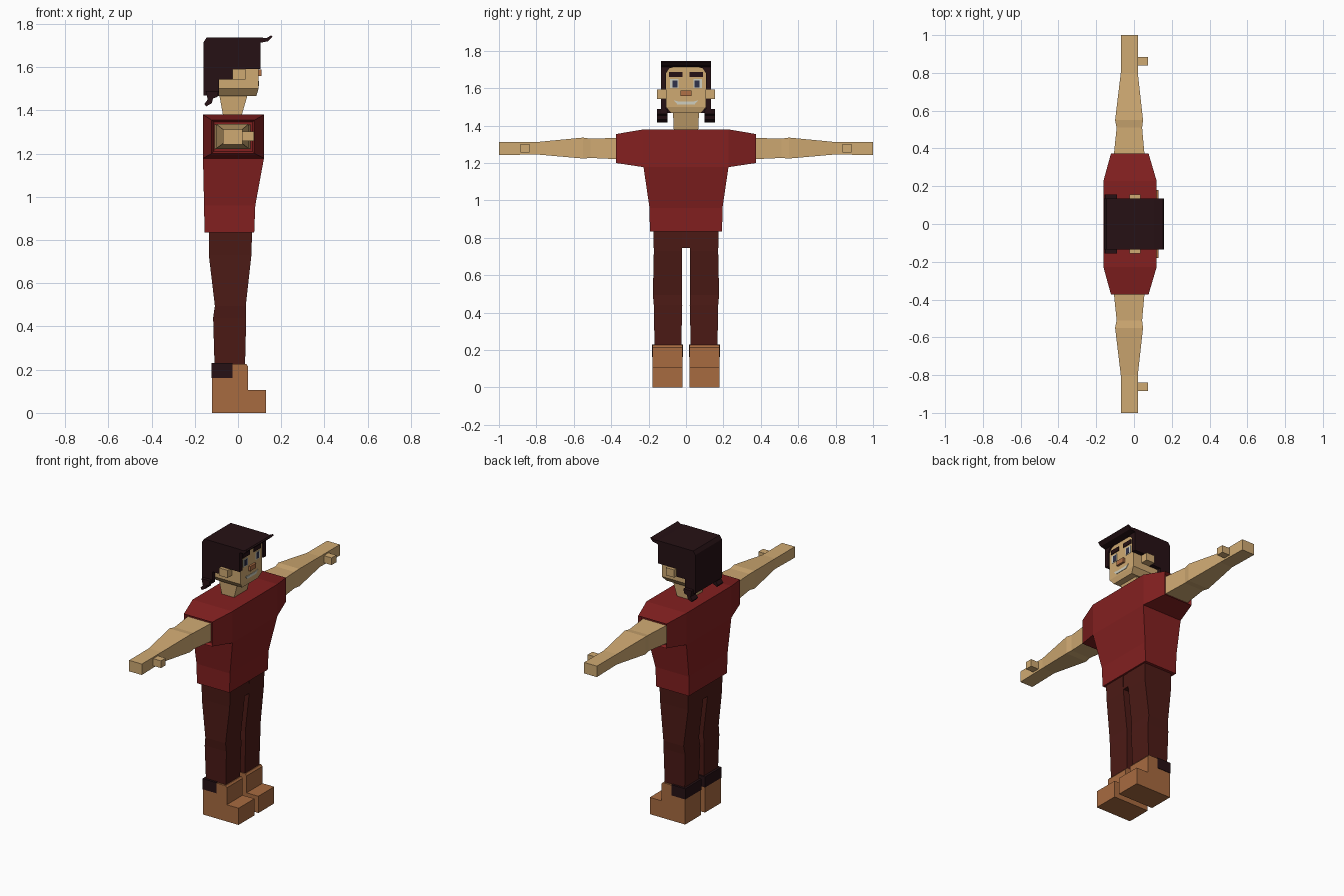
import bpy, bmesh

if "Cube" in bpy.data.objects:
    bpy.data.objects.remove(bpy.data.objects["Cube"])


def material(name, r, g, b):
    m = bpy.data.materials.new(name)
    m.diffuse_color = tuple((c / 255) ** 2.2 for c in (r, g, b)) + (1,)
    m.use_nodes = True
    m.node_tree.nodes["Principled BSDF"].inputs["Base Color"].default_value = m.diffuse_color
    return m


SKIN = material("skin", 206, 168, 114)
SHIRT = material("red_cloth", 130, 37, 37)
PANTS = material("brown_cloth", 77, 32, 28)
HAIR = material("dark_hair", 42, 24, 27)
SHOE = material("leather", 166, 106, 66)
NOSE = material("nose_brown", 176, 112, 72)
WHITE = material("white", 205, 205, 190)
IRIS = material("eye_blue", 50, 52, 75)


def finish(name, bm, mat, mirror):
    bmesh.ops.recalc_face_normals(bm, faces=bm.faces)
    me = bpy.data.meshes.new(name)
    bm.to_mesh(me)
    bm.free()
    me.materials.append(mat)
    ob = bpy.data.objects.new(name, me)
    bpy.context.collection.objects.link(ob)
    if mirror:
        mod = ob.modifiers.new("mirror", "MIRROR")
        mod.use_axis = (False, True, False)
        mod.use_mirror_merge = False
    return ob


def loft_mesh(sections, axis="z"):
    """Rectangular sections (t, x0, x1, o0, o1) along z or y."""
    bm = bmesh.new()
    rings = []
    for t, x0, x1, o0, o1 in sections:
        pts = [(x0, o0), (x1, o0), (x1, o1), (x0, o1)]
        rings.append([bm.verts.new((x, o, t) if axis == "z" else (x, t, o)) for x, o in pts])
    for a, b in zip(rings, rings[1:]):
        for i in range(4):
            j = (i + 1) % 4
            bm.faces.new((a[i], a[j], b[j], b[i]))
    bm.faces.new(rings[0])
    bm.faces.new(rings[-1])
    return bm


def loft(name, sections, mat, axis="z", mirror=False):
    return finish(name, loft_mesh(sections, axis), mat, mirror)


def box(name, x0, x1, y0, y1, z0, z1, mat, mirror=False):
    return loft(name, [(z0, x0, x1, y0, y1), (z1, x0, x1, y0, y1)], mat, mirror=mirror)


def prism(name, profile, lo, hi, mat, plane="xz", mirror=False):
    """Extrude a side (xz) or front (yz) profile between lo and hi."""
    bm = bmesh.new()
    put = (lambda p, d: (p[0], d, p[1])) if plane == "xz" else (lambda p, d: (d, p[0], p[1]))
    a = [bm.verts.new(put(p, lo)) for p in profile]
    b = [bm.verts.new(put(p, hi)) for p in profile]
    n = len(a)
    for i in range(n):
        bm.faces.new((a[i], a[(i + 1) % n], b[(i + 1) % n], b[i]))
    bm.faces.new(a)
    bm.faces.new(b)
    return finish(name, bm, mat, mirror)


# Shirt: body loft, with sleeves extruded from the upper sides
bm = loft_mesh([(0.835, -0.155, 0.075, -0.193, 0.193), (0.96, -0.157, 0.08, -0.195, 0.195),
                (1.178, -0.162, 0.12, -0.227, 0.227), (1.38, -0.162, 0.12, -0.227, 0.227)])
bmesh.ops.recalc_face_normals(bm, faces=bm.faces)
sides = [f for f in bm.faces if abs(f.calc_center_median().y) > 0.22 and f.calc_center_median().z > 1.2]
caps = bmesh.ops.extrude_discrete_faces(bm, faces=sides)["faces"]
for f in caps:
    for v in f.verts:
        v.co.x = 0.077 if v.co.x > 0 else -0.122
        v.co.y = 0.373 if v.co.y > 0 else -0.373
        v.co.z = 1.355 if v.co.z > 1.3 else 1.2
bm.normal_update()
bmesh.ops.inset_individual(bm, faces=caps, thickness=0.014, depth=-0.02)
finish("shirt", bm, SHIRT, False)

# Arms, hands and thumbs
loft("arm", [(0.352, -0.108, 0.057, 1.22, 1.335), (0.51, -0.092, 0.043, 1.227, 1.33),
             (0.55, -0.1, 0.048, 1.224, 1.336), (0.8, -0.07, 0.02, 1.246, 1.312),
             (1.0, -0.07, 0.02, 1.242, 1.312)], SKIN, "y", True)
box("thumb", 0.015, 0.075, 0.838, 0.885, 1.257, 1.303, SKIN, True)

# Legs and hips
loft("trouser_leg", [(0.2, -0.108, 0.032, 0.026, 0.168), (0.44, -0.115, 0.038, 0.02, 0.172),
                     (0.495, -0.107, 0.036, 0.022, 0.177), (0.73, -0.135, 0.062, 0.022, 0.172),
                     (0.84, -0.135, 0.065, 0.022, 0.175)], PANTS, mirror=True)
box("crotch", -0.135, 0.062, -0.022, 0.022, 0.745, 0.84, PANTS)

# Boots with dark heel cuffs
prism("boot", [(-0.12, 0), (0.13, 0), (0.13, 0.107), (0.047, 0.107), (0.047, 0.215),
               (0.038, 0.226), (-0.112, 0.226), (-0.12, 0.215)], 0.02, 0.18, SHOE, mirror=True)
box("boot_cuff", -0.123, -0.025, 0.017, 0.183, 0.162, 0.23, HAIR, True)

# Neck and head
loft("neck", [(1.37, -0.068, 0.015, -0.065, 0.065), (1.48, -0.088, 0.047, -0.07, 0.07)], SKIN)
loft("head", [(1.467, -0.12, 0.085, -0.08, 0.08), (1.5, -0.13, 0.095, -0.108, 0.108),
              (1.72, -0.13, 0.095, -0.108, 0.108)], SKIN)
box("ear", -0.025, 0.034, 0.1, 0.155, 1.543, 1.592, SKIN, True)

# Face details
box("nose", 0.09, 0.108, -0.03, 0.03, 1.558, 1.588, NOSE)
prism("mouth", [(-0.065, 1.535), (-0.045, 1.512), (0.045, 1.512), (0.065, 1.535), (0.04, 1.529),
                (-0.04, 1.529)], 0.09, 0.098, WHITE, "yz")
box("eye_white", 0.09, 0.097, 0.04, 0.085, 1.6, 1.648, WHITE, True)
box("iris", 0.09, 0.099, 0.046, 0.072, 1.604, 1.642, IRIS, True)
box("eyebrow", 0.09, 0.1, 0.02, 0.09, 1.66, 1.686, HAIR, True)

# Hair: side panels, back, top with upturned fringe, corners and nape curls
prism("hair_side", [(-0.16, 1.468), (-0.088, 1.468), (-0.088, 1.542), (-0.024, 1.542),
                    (-0.024, 1.592), (0.105, 1.592), (0.105, 1.737), (-0.145, 1.737), (-0.16, 1.715)],
      0.107, 0.134, HAIR, mirror=True)
prism("hair_back", [(-0.16, 1.468), (-0.118, 1.468), (-0.118, 1.72), (-0.16, 1.715)],
      -0.107, 0.107, HAIR)
prism("hair_top", [(-0.16, 1.715), (0.105, 1.713), (0.14, 1.72), (0.16, 1.74), (0.153, 1.746),
                   (0.13, 1.734), (0.105, 1.737), (-0.145, 1.737)], -0.134, 0.134, HAIR)
prism("hair_corner", [(0.107, 1.68), (0.107, 1.716), (0.055, 1.716), (0.09, 1.706)],
      0.09, 0.105, HAIR, "yz", True)
prism("hair_curl", [(-0.15, 1.49), (-0.09, 1.49), (-0.095, 1.462), (-0.115, 1.455), (-0.122, 1.432),
                    (-0.148, 1.418), (-0.155, 1.43), (-0.14, 1.45)], 0.1, 0.155, HAIR, mirror=True)
